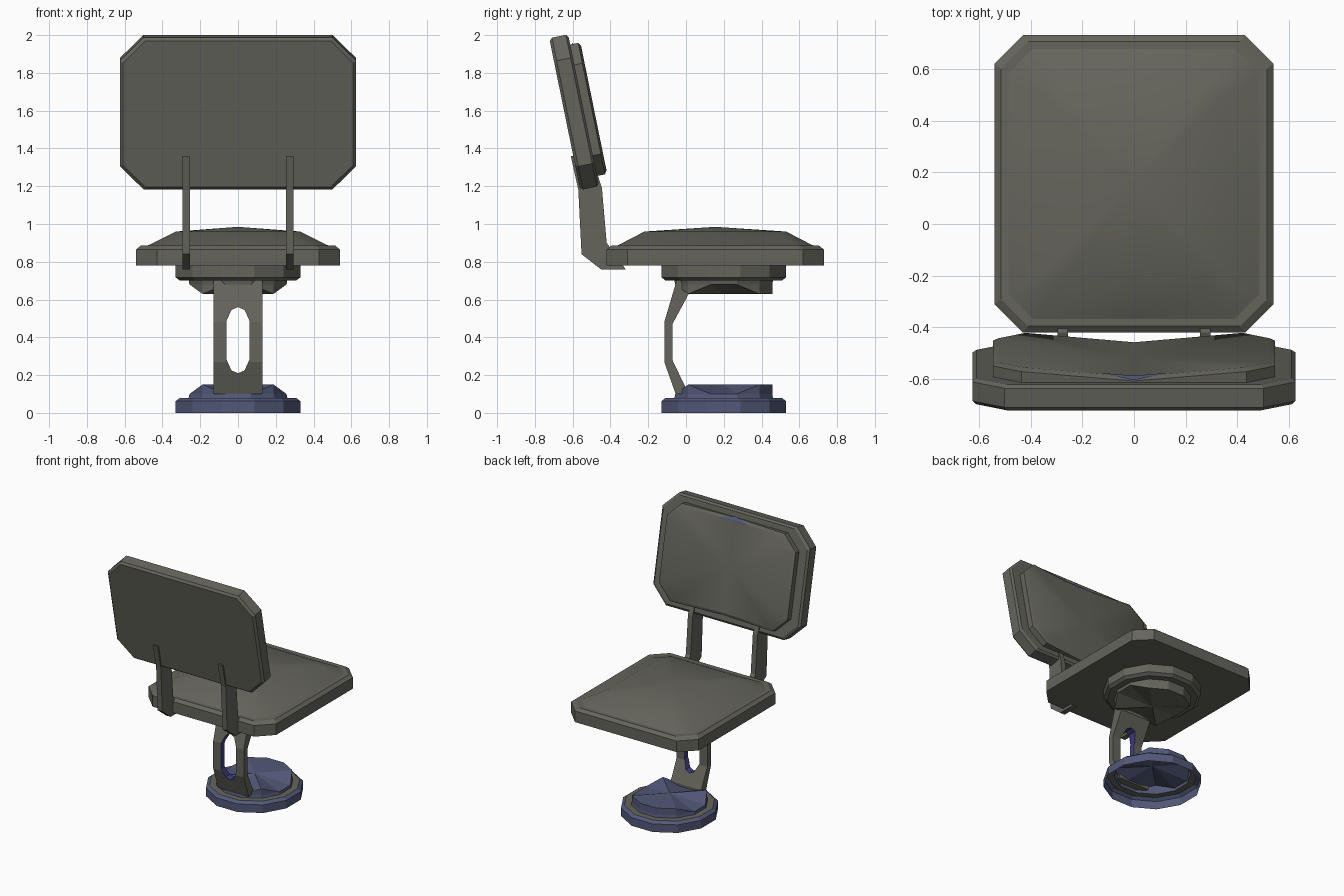
import bpy, bmesh, math
from mathutils import Vector

if "Cube" in bpy.data.objects:
    bpy.data.objects.remove(bpy.data.objects["Cube"], do_unlink=True)


def material(name, rgb):
    m = bpy.data.materials.new(name)
    m.use_nodes = True
    m.diffuse_color = (*rgb, 1)
    m.node_tree.nodes["Principled BSDF"].inputs["Base Color"].default_value = (*rgb, 1)
    return m


grey = material("warm_grey", (0.13, 0.13, 0.108))
blue = material("slate_blue", (0.085, 0.1, 0.19))
indigo = material("indigo", (0.05, 0.05, 0.24))


def finish(name, bm, mats, smooth=None):
    bmesh.ops.recalc_face_normals(bm, faces=bm.faces)
    mesh = bpy.data.meshes.new(name)
    bm.to_mesh(mesh)
    bm.free()
    for m in mats:
        mesh.materials.append(m)
    ob = bpy.data.objects.new(name, mesh)
    bpy.context.collection.objects.link(ob)
    bpy.ops.object.select_all(action="DESELECT")
    ob.select_set(True)
    bpy.context.view_layer.objects.active = ob
    if smooth:
        bpy.ops.object.shade_smooth_by_angle(angle=math.radians(smooth))
    return ob


def loft(rings, centre=None, start=True, end=True):
    """Skin a stack of rings; the last one closes to a centre point if given."""
    bm = bmesh.new()
    loops = [[bm.verts.new(p) for p in r] for r in rings]
    n = len(loops[0])
    for a, b in zip(loops, loops[1:]):
        for i in range(n):
            j = (i + 1) % n
            bm.faces.new((a[i], a[j], b[j], b[i]))
    if start:
        bm.faces.new(loops[0])
    if centre:
        c = bm.verts.new(centre)
        for i in range(n):
            bm.faces.new((loops[-1][i], loops[-1][(i + 1) % n], c))
    elif end:
        bm.faces.new(loops[-1])
    return bm


def octagon(hx, hy, cut):
    """Rectangle with cut corners and a middle point on each long edge."""
    q = hx - cut
    half = [(q, -hy), (hx, -hy + cut), (hx, hy - cut), (q, hy), (0, hy)]
    return half + [(-x, -y) for x, y in half]


def extrude_x(profile, x0, x1):
    return loft([[(x, y, z) for y, z in profile] for x in (x0, x1)])


# Seat slab with chamfered top edge
SEAT_Y = 0.155


def seat_ring(hx, hy, cut, z):
    return [(x, y + SEAT_Y, z) for x, y in octagon(hx, hy, cut)]


finish("seat_slab", loft([seat_ring(0.54, 0.575, 0.11, 0.78),
                          seat_ring(0.54, 0.575, 0.11, 0.865),
                          seat_ring(0.515, 0.55, 0.105, 0.885)]), [grey])

# Domed seat cushion
finish("seat_cushion", loft([seat_ring(0.5, 0.535, 0.1, 0.88),
                             seat_ring(0.47, 0.51, 0.09, 0.89),
                             seat_ring(0.33, 0.375, 0.05, 0.96)],
                            centre=(0, SEAT_Y, 0.985)), [grey], 40)

# Backrest frame: u runs up the tilted back, w runs toward the sitter
ORIGIN = Vector((0, -0.56, 1.18))
UP = Vector((0, -0.2, 0.98))
OUT = Vector((0, 0.98, 0.2))


def back_point(x, u, w):
    return ORIGIN + Vector((x, 0, 0)) + UP * u + OUT * w


def back_ring(hx, hu, cut, depth):
    return [back_point(x, u + 0.41, depth(x)) for x, u in octagon(hx, hu, cut)]


finish("backrest_panel", loft([back_ring(0.61, 0.395, 0.12, lambda x: 0),
                               back_ring(0.625, 0.41, 0.125, lambda x: 0.015),
                               back_ring(0.625, 0.41, 0.125, lambda x: 0.09),
                               back_ring(0.61, 0.395, 0.12, lambda x: 0.102)]), [grey])


# Backrest cushion, hollowed toward its middle
def hollow(x):
    return 0.12 + 0.037 * min(1, abs(x) / 0.42)


finish("backrest_cushion", loft([back_ring(0.545, 0.355, 0.11, lambda x: 0.09),
                                 back_ring(0.545, 0.355, 0.11, lambda x: hollow(x) - 0.012),
                                 back_ring(0.525, 0.335, 0.105, hollow)],
                                centre=back_point(0, 0.41, 0.122)), [grey], 30)

# Small blue patch on the top edge of the cushion
patch = [back_point(x, u, w) for x, u, w in
         ((-0.12, 0.74, 0.134), (0, 0.74, 0.124), (0.12, 0.74, 0.134), (0, 0.768, 0.113))]
finish("cushion_patch", loft([patch, [p + UP * 0.005 for p in patch]]), [blue])

# Pair of bent struts joining seat and backrest
strut = [(-0.61, 1.36), (-0.57, 1.18), (-0.553, 0.84), (-0.45, 0.76), (-0.32, 0.76),
         (-0.34, 0.79), (-0.39, 0.86), (-0.42, 0.9), (-0.445, 1.19), (-0.5, 1.36)]
for side, x in (("left", 0.275), ("right", -0.275)):
    finish(side + "_strut", extrude_x(strut, x - 0.02, x + 0.02), [grey])


# Round two-tier pads: floor base and its mirrored twin under the seat
def pad(name, z0, sign, mats, open_end):
    def ring(r, z, tier=False):
        pts = []
        for i in range(12):
            a = math.radians(15 + 30 * i)
            x, y = r * math.cos(a), r * math.sin(a)
            low = tier and (abs(x) > 0.2 or y < -0.2)
            pts.append((x, y + 0.2, z0 + sign * (0.1 if low else z)))
        return pts

    bm = loft([ring(0.342, 0), ring(0.342, 0.062), ring(0.318, 0.08),
               ring(0.27, 0.08), ring(0.266, 0.1), ring(0.266, 0.15, True)],
              centre=(0, 0.2, z0 + sign * 0.15), start=not open_end)
    # The shelf between the tiers is grey
    for f in bm.faces:
        h = (f.calc_center_median().z - z0) * sign
        r = max(math.hypot(v.co.x, v.co.y - 0.2) for v in f.verts)
        if 0.075 < h < 0.085 and r > 0.3:
            f.material_index = 1
    bmesh.ops.remove_doubles(bm, verts=bm.verts, dist=0.0005)
    return finish(name, bm, mats)


pad("floor_base", 0, 1, [blue, grey], True)
pad("seat_mount", 0.78, -1, [grey, grey], False)

# Bent pedestal plate with an elongated slot
plate = [(-0.055, 0.1), (-0.115, 0.27), (-0.115, 0.48), (-0.05, 0.7),
         (0.01, 0.7), (0.02, 0.64), (-0.072, 0.47), (-0.072, 0.28), (0, 0.13), (0, 0.1)]
pedestal = finish("pedestal", extrude_x(plate, -0.13, 0.13), [grey, indigo])

corner = [(0.062, 0.1), (0.035, 0.16), (0, 0.175)]
slot = corner + [(-x, z) for x, z in corner[1::-1]]
slot += [(x, -z) for x, z in reversed(slot)]
cutter = finish("slot_cutter",
                loft([[(x, y, z + 0.385) for x, z in slot] for y in (-0.3, 0.1)]), [grey])
cutter.hide_render = True
cut = pedestal.modifiers.new("slot", "BOOLEAN")
cut.operation = "DIFFERENCE"
cut.solver = "EXACT"
cut.object = cutter
bpy.context.view_layer.objects.active = pedestal
bpy.ops.object.modifier_apply(modifier=cut.name)
bpy.data.objects.remove(cutter, do_unlink=True)

# Inner walls of the slot are indigo
for f in pedestal.data.polygons:
    inside = all(abs(pedestal.data.vertices[i].co.x) < 0.07 for i in f.vertices)
    f.material_index = 1 if inside and abs(f.normal.y) < 0.1 else 0
